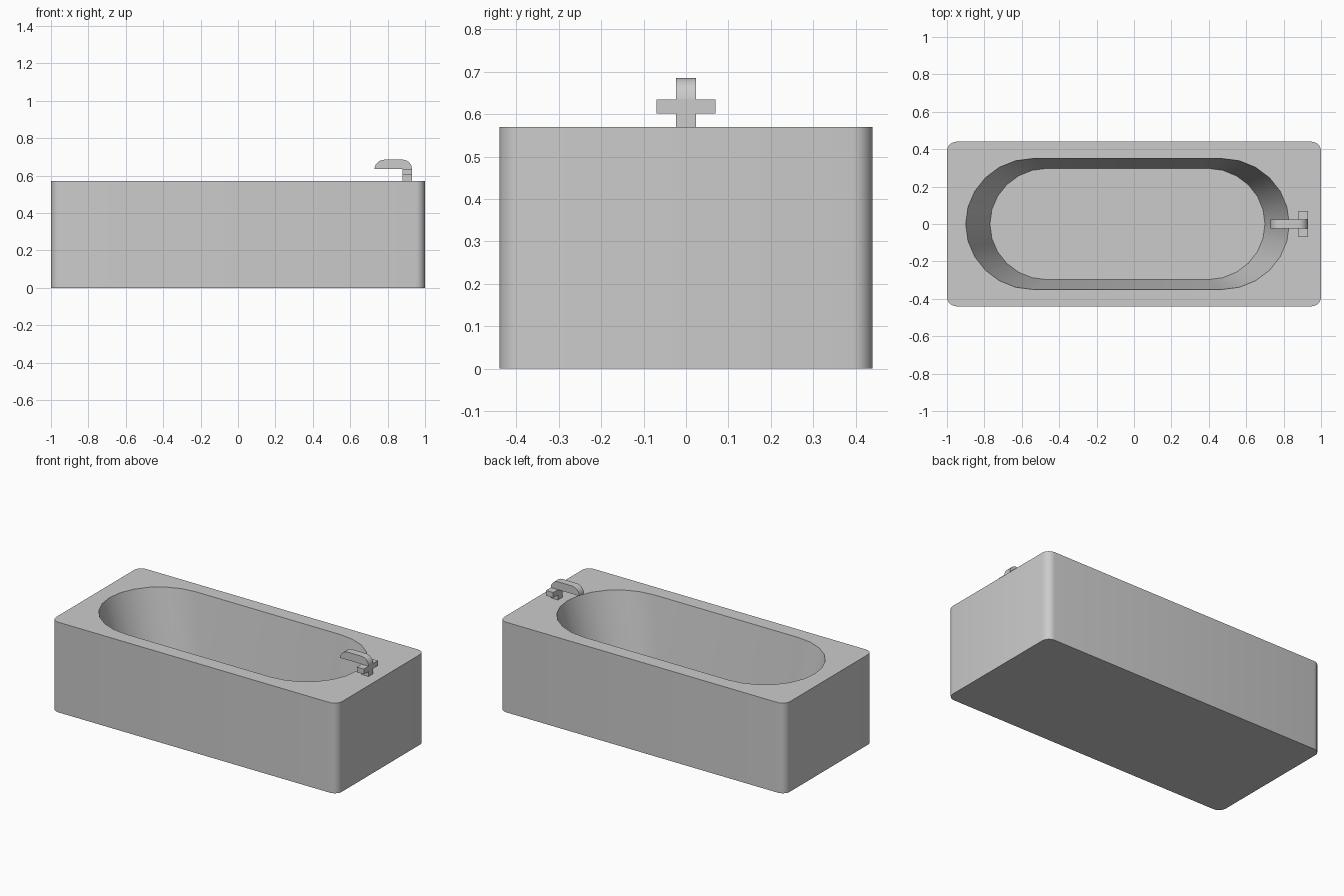
import bpy, bmesh
from math import cos, sin, pi, radians

if "Cube" in bpy.data.objects:
    bpy.data.objects.remove(bpy.data.objects["Cube"])

grey = bpy.data.materials.new("light_grey")
grey.diffuse_color = (0.6, 0.6, 0.6, 1)
grey.use_nodes = True
grey.node_tree.nodes["Principled BSDF"].inputs["Base Color"].default_value = grey.diffuse_color


def finish(name, bm):
    """Turn a bmesh into a named, smooth-by-angle object."""
    bmesh.ops.recalc_face_normals(bm, faces=bm.faces)
    me = bpy.data.meshes.new(name)
    bm.to_mesh(me)
    bm.free()
    me.materials.append(grey)
    ob = bpy.data.objects.new(name, me)
    bpy.context.collection.objects.link(ob)
    bpy.ops.object.select_all(action='DESELECT')
    ob.select_set(True)
    bpy.context.view_layer.objects.active = ob
    bpy.ops.object.shade_smooth_by_angle(angle=radians(35))
    return ob


def arc(cx, cy, rx, ry, a0, a1, n):
    return [(cx + rx * cos(a0 + (a1 - a0) * i / n),
             cy + ry * sin(a0 + (a1 - a0) * i / n)) for i in range(n + 1)]


def ring(bm, pts, z):
    return [bm.verts.new((x, y, z)) for x, y in pts]


def walls(bm, a, b):
    n = len(a)
    for i in range(n):
        j = (i + 1) % n
        bm.faces.new((a[i], a[j], b[j], b[i]))


def box(name, x0, x1, y0, y1, z0, z1):
    bm = bmesh.new()
    pts = [(x0, y0), (x1, y0), (x1, y1), (x0, y1)]
    a, b = ring(bm, pts, z0), ring(bm, pts, z1)
    bm.faces.new(a)
    bm.faces.new(b)
    walls(bm, a, b)
    return finish(name, bm)


# Tub: rounded block with a tapering oval basin
H, FLOOR, R = 0.57, 0.09, 0.05
outer = []
for k, (sx, sy) in enumerate([(1, 1), (-1, 1), (-1, -1), (1, -1)]):
    outer += arc(sx * (1 - R), sy * (0.44 - R), R, R, k * pi / 2, (k + 1) * pi / 2, 5)


def basin(s):
    cx = -0.035
    return (arc(cx + 0.505 * s, 0, 0.36 * s, 0.35 * s, -pi / 2, pi / 2, 12)
            + arc(cx - 0.505 * s, 0, 0.36 * s, 0.35 * s, pi / 2, 3 * pi / 2, 12))


bm = bmesh.new()
base, top = ring(bm, outer, 0), ring(bm, outer, H)
lip, floor = ring(bm, basin(1), H), ring(bm, basin(0.85), FLOOR)
bm.faces.new(base)
bm.faces.new(floor)
walls(bm, base, top)
walls(bm, lip, floor)
# Flat rim between the outer edge and the basin lip
rim = [e for e in bm.edges if all(abs(v.co.z - H) < 1e-5 for v in e.verts)]
bmesh.ops.triangle_fill(bm, edges=rim, use_beauty=True, normal=(0, 0, 1))
finish("tub", bm)

# Tap stem and cross handle
box("tap_stem", 0.88, 0.93, -0.023, 0.023, H, 0.636)
for side, name in ((1, "tap_handle_back"), (-1, "tap_handle_front")):
    y0, y1 = sorted((side * 0.023, side * 0.07))
    box(name, 0.88, 0.93, y0, y1, 0.602, 0.635)

# Spout: side profile with rounded top corners, extruded across y
profile = (arc(0.88, 0.635, 0.05, 0.05, 0, pi / 2, 6)
           + arc(0.785, 0.635, 0.055, 0.05, pi / 2, pi, 6))
bm = bmesh.new()
front = [bm.verts.new((x, -0.023, z)) for x, z in profile]
back = [bm.verts.new((x, 0.023, z)) for x, z in profile]
bm.faces.new(front)
bm.faces.new(back)
walls(bm, front, back)
finish("tap_spout", bm)
